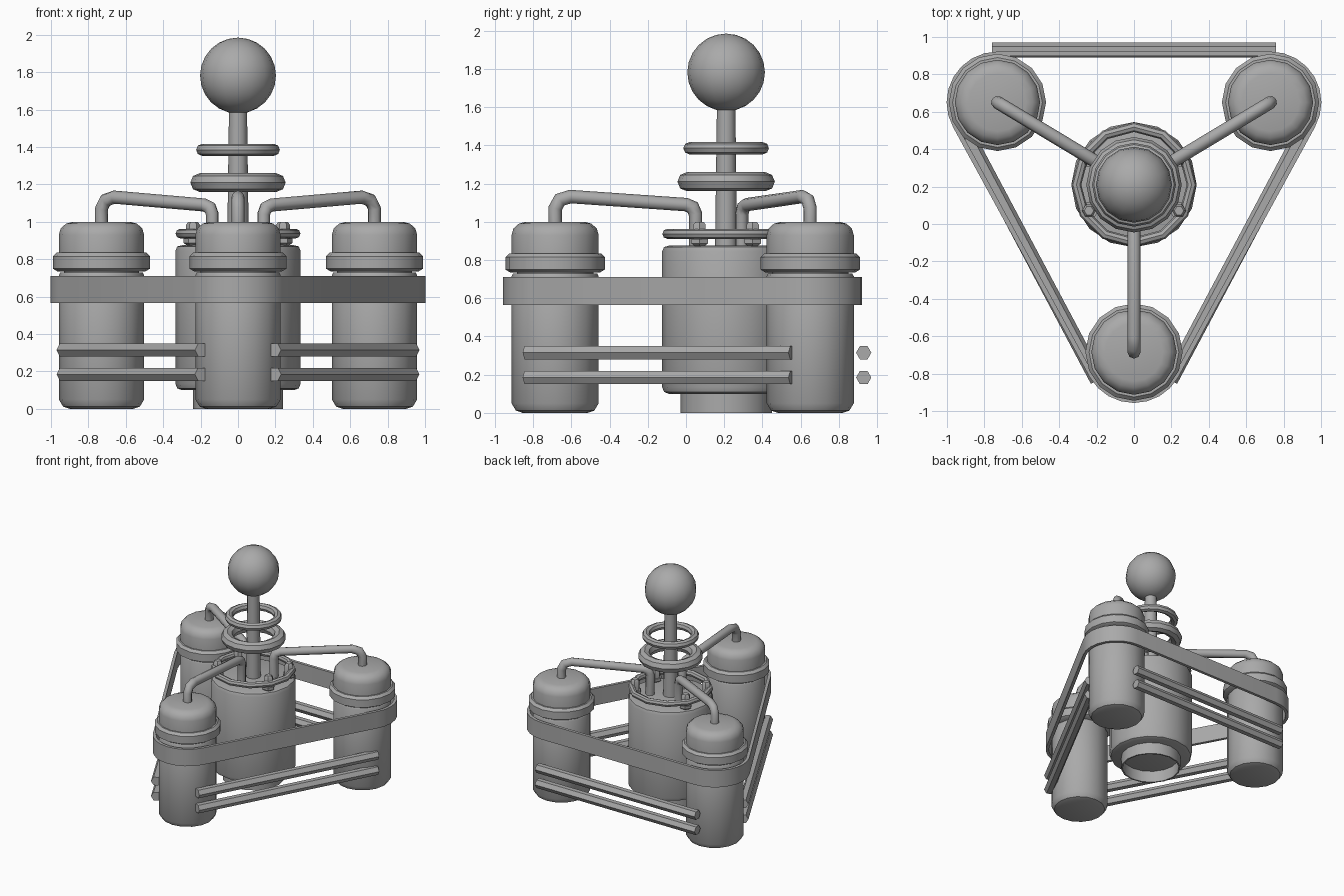
import bpy, bmesh, math
from mathutils import Vector

cube = bpy.data.objects.get("Cube")
if cube:
    bpy.data.objects.remove(cube, do_unlink=True)

grey = bpy.data.materials.new("plain grey")
grey.use_nodes = True
COLOUR = (0.4, 0.4, 0.4, 1)
grey.diffuse_color = COLOUR
grey.node_tree.nodes["Principled BSDF"].inputs["Base Color"].default_value = COLOUR

CENTRE = Vector((0, 0.21, 0))
CANISTERS = {"front": Vector((0, -0.685, 0)),
             "left": Vector((0.73, 0.65, 0)),
             "right": Vector((-0.73, 0.65, 0))}


def finish(name, bm, angle=35):
    bmesh.ops.recalc_face_normals(bm, faces=bm.faces)
    mesh = bpy.data.meshes.new(name)
    bm.to_mesh(mesh)
    bm.free()
    mesh.materials.append(grey)
    obj = bpy.data.objects.new(name, mesh)
    bpy.context.collection.objects.link(obj)
    bpy.ops.object.select_all(action='DESELECT')
    obj.select_set(True)
    bpy.context.view_layer.objects.active = obj
    bpy.ops.object.shade_smooth_by_angle(angle=math.radians(angle))
    return obj


def skin(bm, rings, cap=True, loop=False):
    """Join rings of points with quads."""
    rows = [[bm.verts.new(p) for p in ring] for ring in rings]
    pairs = list(zip(rows, rows[1:])) + ([(rows[-1], rows[0])] if loop else [])
    n = len(rows[0])
    for a, b in pairs:
        for i in range(n):
            j = (i + 1) % n
            bm.faces.new((a[i], a[j], b[j], b[i]))
    if cap and not loop:
        bm.faces.new(rows[0][::-1])
        bm.faces.new(rows[-1])


def lathe(name, at, profile, sides=16, loop=False):
    """Turn (radius, height) pairs about a vertical axis."""
    turns = [math.tau * i / sides for i in range(sides)]
    rings = [[at + Vector((r * math.cos(t), r * math.sin(t), z)) for t in turns]
             for r, z in profile]
    bm = bmesh.new()
    skin(bm, rings, loop=loop)
    return finish(name, bm)


def torus(name, z, major, minor, flat=1.0, sides=16):
    profile = [(major + minor * math.cos(math.tau * i / 8),
                z + flat * minor * math.sin(math.tau * i / 8)) for i in range(8)]
    return lathe(name, CENTRE, profile, sides, loop=True)


def tube(name, path, radius, sides=8):
    """Sweep a round section along a path lying in one upright plane."""
    across = (path[-1] - path[0]).cross(Vector((0, 0, 1))).normalized()
    rings = []
    for k, p in enumerate(path):
        tangents = [(b - a).normalized() for a, b in zip(path, path[1:])][max(k - 1, 0):k + 1]
        along = sum(tangents, Vector()).normalized()
        up = across.cross(along)
        stretch = 1 / max(0.5, along.dot(tangents[0]))
        rings.append([p + radius * (across * math.cos(math.tau * i / sides)
                                    + up * stretch * math.sin(math.tau * i / sides))
                      for i in range(sides)])
    bm = bmesh.new()
    skin(bm, rings)
    return finish(name, bm, 50)


# Canisters with collared caps, and the pipes that feed them
for side, at in CANISTERS.items():
    lathe(side + "_canister", at, [(0.17, 0), (0.205, 0.012), (0.228, 0.05),
                                   (0.228, 0.715), (0.22, 0.73), (0.2, 0.73), (0.2, 0.75)])
    lathe(side + "_collar", at, [(0.235, 0.735), (0.26, 0.75), (0.26, 0.815), (0.24, 0.835)])
    lathe(side + "_cap", at, [(0.228, 0.82), (0.228, 0.93), (0.218, 0.965),
                              (0.19, 0.99), (0.155, 1.0)])
    out = (at - CENTRE).normalized()
    far = (at - CENTRE).length
    steps = [(0.16, 0.87), (0.16, 1.04), (0.175, 1.075), (0.21, 1.09),
             (far - 0.08, 1.132), (far - 0.025, 1.115), (far, 1.07), (far, 0.98)]
    tube(side + "_pipe", [CENTRE + out * r + Vector((0, 0, z)) for r, z in steps], 0.035)

# Central tank with an open foot
lathe("central_tank", CENTRE, [(0.3, 0.1), (0.325, 0.11), (0.335, 0.135),
                               (0.335, 0.845), (0.325, 0.868), (0.3, 0.875)])
lathe("tank_foot", CENTRE, [(0.24, 0), (0.24, 0.11), (0.228, 0.11), (0.228, 0)], loop=True)
torus("tank_top_ring", 0.937, 0.308, 0.026, sides=12)

# Bolts around the tank top
for i, degrees in enumerate((30, 150, 210, 330)):
    t = math.radians(degrees)
    at = CENTRE + Vector((math.cos(t), math.sin(t), 0)) * 0.278
    lathe(f"bolt_{i + 1}", at, [(0.025, 0.87), (0.05, 0.887), (0.05, 0.91), (0.037, 0.91),
                                (0.037, 0.985), (0.025, 1.0)], 6)

# Column, its two floating rings and the ball on top
lathe("column", CENTRE, [(0.058, 0.86), (0.048, 1.62)], 12)
torus("lower_ring", 1.21, 0.205, 0.05)
torus("upper_ring", 1.385, 0.192, 0.032)
bm = bmesh.new()
bmesh.ops.create_uvsphere(bm, u_segments=16, v_segments=12, radius=0.203)
bmesh.ops.translate(bm, verts=bm.verts, vec=CENTRE + Vector((0, 0, 1.782)))
finish("ball", bm)


# Band wrapped around the three canisters
def band_outline(radius):
    points = []
    for side, middle in (("front", 270), ("left", 30), ("right", 150)):
        for k in range(-4, 5):
            t = math.radians(middle + k * 15)
            points.append(CANISTERS[side] + radius * Vector((math.cos(t), math.sin(t), 0)))
    return points


bm = bmesh.new()
skin(bm, [[p + Vector((0, 0, z)) for p in band_outline(r)]
          for r, z in ((0.272, 0.565), (0.272, 0.71), (0.247, 0.71), (0.247, 0.565))], loop=True)
finish("band", bm)

# Pairs of guard rods low on each side
for level, z in (("lower", 0.185), ("upper", 0.315)):
    for side, s in (("left", 1), ("right", -1)):
        tube(f"{level}_{side}_rod", [Vector((0.195 * s, -0.836, z)),
                                     Vector((0.935 * s, 0.555, z))], 0.04, 6)
    tube(f"{level}_back_rod", [Vector((-0.76, 0.93, z)), Vector((0.76, 0.93, z))], 0.04, 6)
